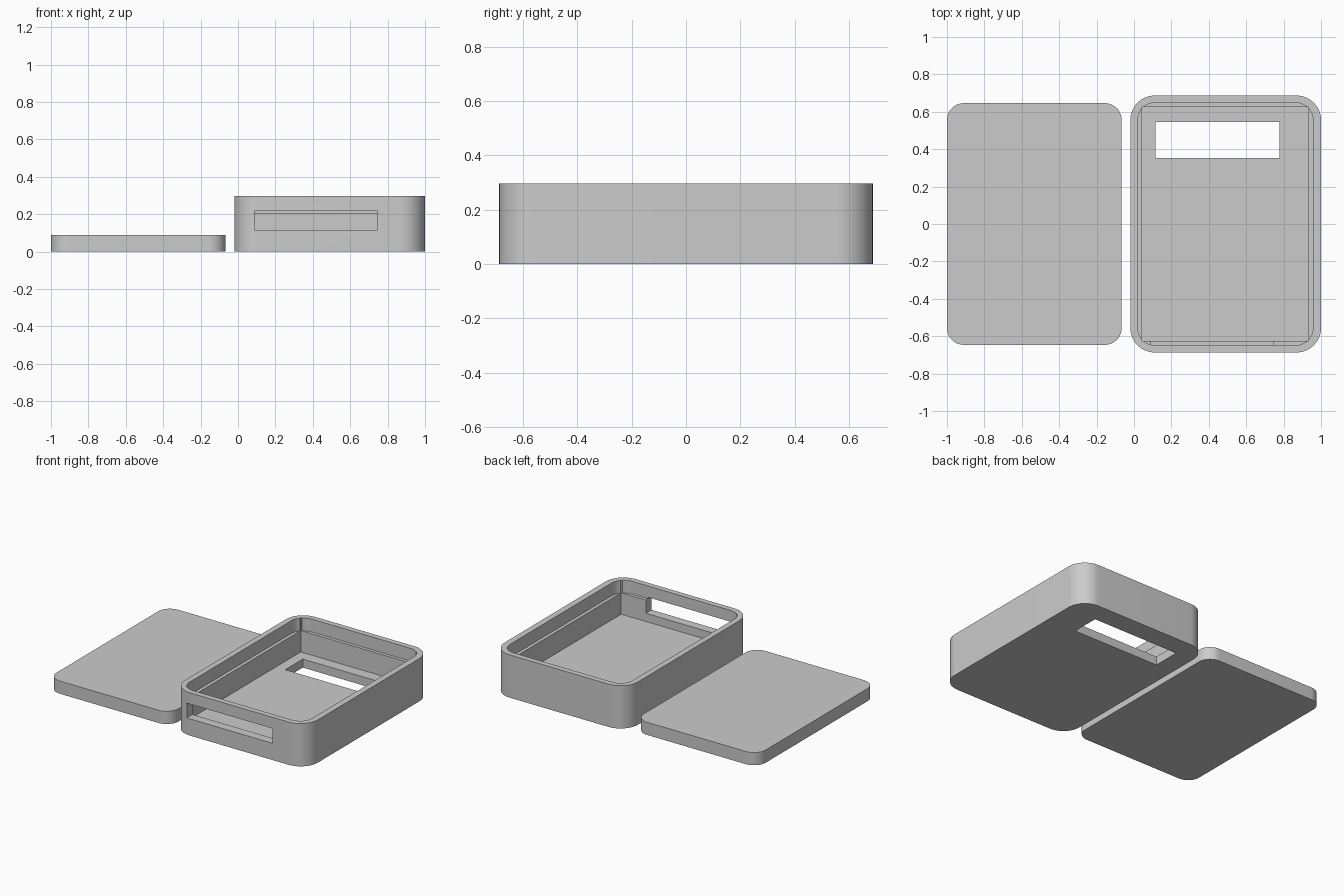
import bpy, bmesh, math

if "Cube" in bpy.data.objects:
    bpy.data.objects.remove(bpy.data.objects["Cube"])

gray = bpy.data.materials.new("plain_gray")
gray.diffuse_color = (0.6, 0.6, 0.6, 1)
gray.use_nodes = True
gray.node_tree.nodes["Principled BSDF"].inputs["Base Color"].default_value = gray.diffuse_color


def block(name, x, y, z, radius=0.0, segments=16):
    """Upright block from (min, max) ranges, with optionally rounded vertical corners."""
    outline = []
    corners = [(x[1], y[1], 1, 1), (x[0], y[1], -1, 1), (x[0], y[0], -1, -1), (x[1], y[0], 1, -1)]
    for i, (cx, cy, sx, sy) in enumerate(corners):
        if radius == 0:
            outline.append((cx, cy))
            continue
        for s in range(segments + 1):
            a = math.pi / 2 * (i + s / segments)
            outline.append((cx - sx * radius + radius * math.cos(a),
                            cy - sy * radius + radius * math.sin(a)))
    bm = bmesh.new()
    base = bm.faces.new([bm.verts.new((px, py, z[0])) for px, py in outline])
    top = bmesh.ops.extrude_face_region(bm, geom=[base])["geom"]
    bmesh.ops.translate(bm, vec=(0, 0, z[1] - z[0]),
                        verts=[v for v in top if isinstance(v, bmesh.types.BMVert)])
    bmesh.ops.recalc_face_normals(bm, faces=bm.faces)
    mesh = bpy.data.meshes.new(name)
    bm.to_mesh(mesh)
    bm.free()
    mesh.materials.append(gray)
    obj = bpy.data.objects.new(name, mesh)
    bpy.context.collection.objects.link(obj)
    return obj


def activate(obj):
    bpy.ops.object.select_all(action='DESELECT')
    obj.select_set(True)
    bpy.context.view_layer.objects.active = obj


def cut(target, cutter):
    """Subtract the cutter from the target and remove the cutter."""
    activate(target)
    mod = target.modifiers.new("cut", 'BOOLEAN')
    mod.operation = 'DIFFERENCE'
    mod.solver = 'EXACT'
    mod.object = cutter
    bpy.ops.object.modifier_apply(modifier=mod.name)
    bpy.data.objects.remove(cutter)


# Flat lid lying beside the tray
lid = block("lid", (-1.0, -0.066), (-0.646, 0.646), (0, 0.088), 0.09)

# Open tray
tray = block("tray", (-0.02, 1.0), (-0.687, 0.687), (0, 0.296), 0.132)

# Square cavity, then the rounded recess that receives the lid
cut(tray, block("cavity", (0.043, 0.934), (-0.625, 0.625), (0.059, 0.4)))
cut(tray, block("lid_recess", (0.02, 0.957), (-0.648, 0.648), (0.207, 0.5), 0.092))

# Window through the floor and slot through the front wall
cut(tray, block("floor_window", (0.114, 0.777), (0.354, 0.546), (-0.1, 0.15)))
cut(tray, block("front_slot", (0.089, 0.745), (-0.8, -0.55), (0.116, 0.218)))

for part in (lid, tray):
    activate(part)
    bpy.ops.object.shade_smooth_by_angle(angle=math.radians(30))
